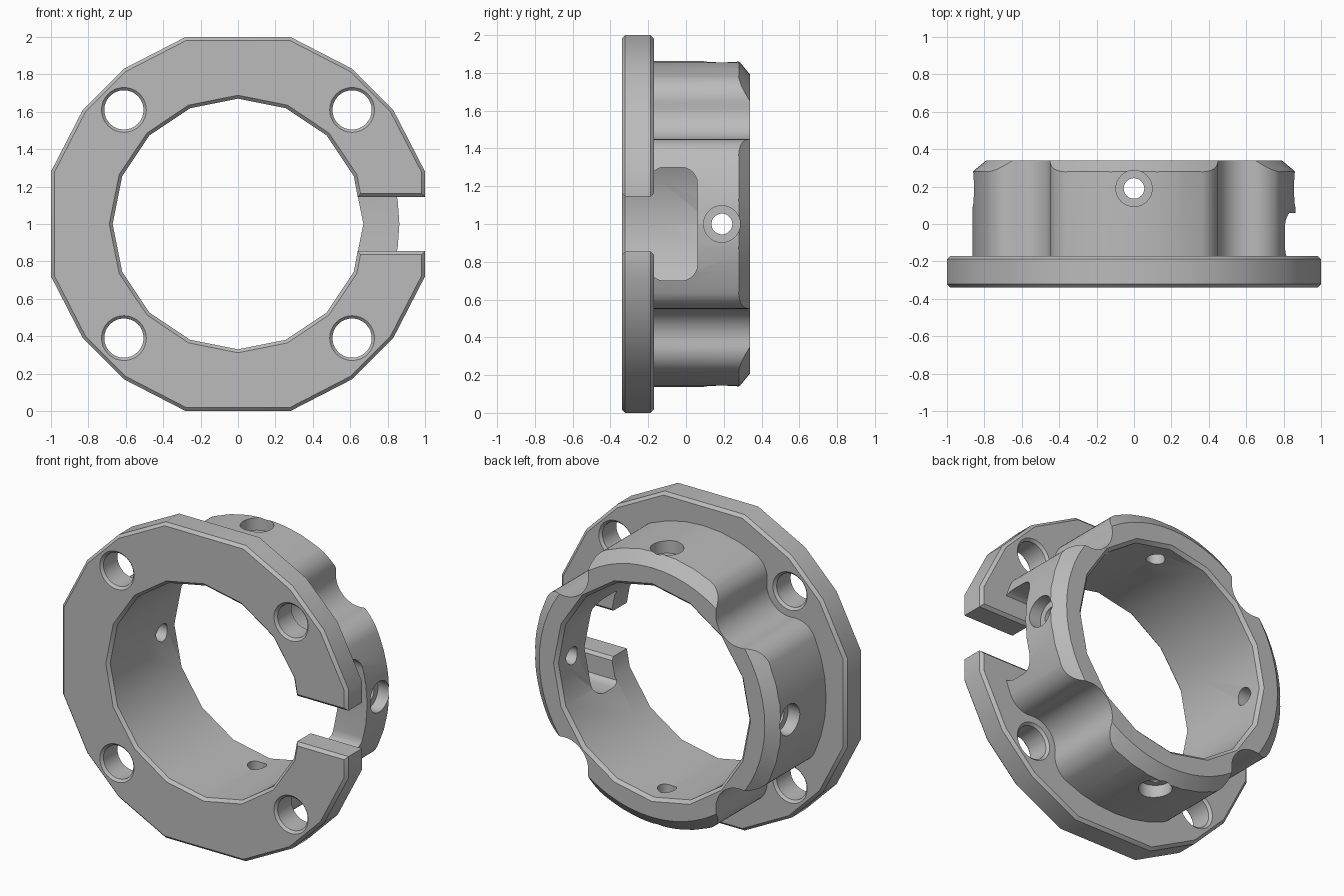
import bpy, bmesh
from math import sin, cos, acos, atan2, degrees, radians, hypot
from mathutils import Matrix

if "Cube" in bpy.data.objects:
    bpy.data.objects.remove(bpy.data.objects["Cube"])

metal = bpy.data.materials.new("plain grey")
metal.use_nodes = True
GREY = (0.5, 0.5, 0.5, 1)
metal.diffuse_color = GREY
metal.node_tree.nodes["Principled BSDF"].inputs["Base Color"].default_value = GREY

CENTRE = Matrix.Translation((0, 0, 1))
ALONG_Y = CENTRE @ Matrix.Rotation(radians(-90), 4, 'X')
ALONG_X = CENTRE @ Matrix.Rotation(radians(90), 4, 'Y')
FRONT, STEP, BACK = -0.34, -0.17, 0.34
BORE, BODY, GROOVE, FILLET = 0.67, 0.863, 0.163, 0.146
SCREW = 0.61


def polar(r, a):
    return r * cos(radians(a)), r * sin(radians(a))


def arc(centre, r, a0, a1, n):
    pts = [polar(r, a0 + (a1 - a0) * i / n) for i in range(n + 1)]
    return [(centre[0] + x, centre[1] + y) for x, y in pts]


def loft(name, rings, matrix, bevel=None):
    """Skin equal rings of local points, close both ends."""
    bm = bmesh.new()
    loops = [[bm.verts.new(p) for p in ring] for ring in rings]
    n = len(loops[0])
    for a, b in zip(loops, loops[1:]):
        for i in range(n):
            j = (i + 1) % n
            bm.faces.new((a[i], a[j], b[j], b[i]))
    bm.faces.new(loops[0])
    bm.faces.new(loops[-1])
    bmesh.ops.recalc_face_normals(bm, faces=bm.faces)
    if bevel:
        edges = [e for e in bm.edges if bevel(e)]
        bmesh.ops.bevel(bm, geom=edges, offset=0.018, segments=1, affect='EDGES')
    bm.transform(matrix)
    mesh = bpy.data.meshes.new(name)
    bm.to_mesh(mesh)
    bm.free()
    mesh.materials.append(metal)
    obj = bpy.data.objects.new(name, mesh)
    bpy.context.collection.objects.link(obj)
    return obj


def prism(name, pts, h0, h1, matrix, bevel=None):
    return loft(name, [[(x, y, h) for x, y in pts] for h in (h0, h1)], matrix, bevel)


def turned(name, profile, sides, matrix):
    rings = [[(*polar(r, 360 * i / sides), h) for i in range(sides)] for r, h in profile]
    return loft(name, rings, matrix)


def combine(obj, cutter, operation='DIFFERENCE'):
    mod = obj.modifiers.new("cut", 'BOOLEAN')
    mod.operation, mod.solver, mod.object = operation, 'EXACT', cutter
    bpy.context.view_layer.objects.active = obj
    bpy.ops.object.modifier_apply(modifier=mod.name)
    bpy.data.objects.remove(cutter)


# Flange: split ring with a faceted rim and chamfered edges
GAP = 0.145
quarter = [(1, 0.28), (0.83, 0.61), (0.61, 0.83), (0.28, 1)]
upper = [(1, GAP)] + quarter + [(-x, y) for x, y in reversed(quarter)]
outer = upper + [(x, -y) for x, y in reversed(upper)]
inner = [(0.64, -GAP)] + [polar(BORE, -22.5 * i) for i in range(1, 16)] + [(0.64, GAP)]


def rim_edge(e):
    a, b = (v.co for v in e.verts)
    inside = max(hypot(a.x, a.y), hypot(b.x, b.y)) < 0.72
    return abs(a.z - b.z) < 1e-4 and not (inside and a.z > FRONT + 0.01)


flange = prism("split_flange", outer + inner, FRONT, STEP, ALONG_Y, rim_edge)

# Chamfered screw holes
C = 0.015
hole = [(0.135, FRONT - C), (0.105, FRONT + C), (0.105, STEP - C), (0.135, STEP + C)]
for x in (-SCREW, SCREW):
    for z in (-SCREW, SCREW):
        place = Matrix.Translation((x, 0, z)) @ ALONG_Y
        combine(flange, turned("hole_cutter", hole, 32, place))

# Collar outline: four lobes with filleted grooves between them
rc, rf = hypot(SCREW, SCREW), BODY - FILLET
spread = degrees(acos((rc**2 + rf**2 - (GROOVE + FILLET)**2) / (2 * rc * rf)))
start = 45 - spread
f1, f2, groove = polar(rf, start), polar(rf, 90 - start), (SCREW, SCREW)
turn = degrees(atan2(SCREW - f1[1], SCREW - f1[0]))
section = (arc((0, 0), BODY, -start, start, 6)[:-1]
           + arc(f1, FILLET, start, turn, 8)[:-1]
           + arc(groove, GROOVE, turn + 180, 270 - turn, 12)[:-1]
           + arc(f2, FILLET, 90 - turn, 90 - start, 8)[:-1])
outline = []
for k in range(4):
    c, s = polar(1, 90 * k)
    outline += [(c * x - s * y, s * x + c * y) for x, y in section]
collar = prism("grooved_collar", outline, STEP, BACK + 0.03, ALONG_Y)

# Conical chamfer on the rear of the collar
cone = [(0.95, STEP - 0.1), (0.95, 0.208), (0.79, BACK)]
combine(collar, turned("chamfer_cutter", cone, 64, ALONG_Y), 'INTERSECT')

# Faceted bore with a small rear chamfer
bore = [(BORE, STEP - 0.1), (BORE, BACK - 0.02), (BORE + 0.04, BACK + 0.02)]
combine(collar, turned("bore_cutter", bore, 16, ALONG_Y))

# Rounded window behind the flange gap
Z, Y0, Y1, R = 0.3, -0.2, 0.06, 0.085
window = (arc((Z - R, Y1 - R), R, 0, 90, 6) + arc((R - Z, Y1 - R), R, 90, 180, 6)
          + arc((R - Z, Y0 + R), R, 180, 270, 6) + arc((Z - R, Y0 + R), R, 270, 360, 6))
combine(collar, prism("window_cutter", window, 0.4, 1.1, ALONG_X))

# Four counterbored radial holes
radial = [(0.055, 0.5), (0.055, 0.78), (0.097, 0.78), (0.097, 1)]
for k in range(4):
    place = (Matrix.Translation((0, 0.19, 1)) @ Matrix.Rotation(radians(90 * k), 4, 'Y'))
    combine(collar, turned("radial_cutter", radial, 32, place))

# Smooth curved walls, keep chamfers crisp
for obj in (flange, collar):
    bpy.ops.object.select_all(action='DESELECT')
    obj.select_set(True)
    bpy.context.view_layer.objects.active = obj
    bpy.ops.object.shade_smooth_by_angle(angle=radians(35))
